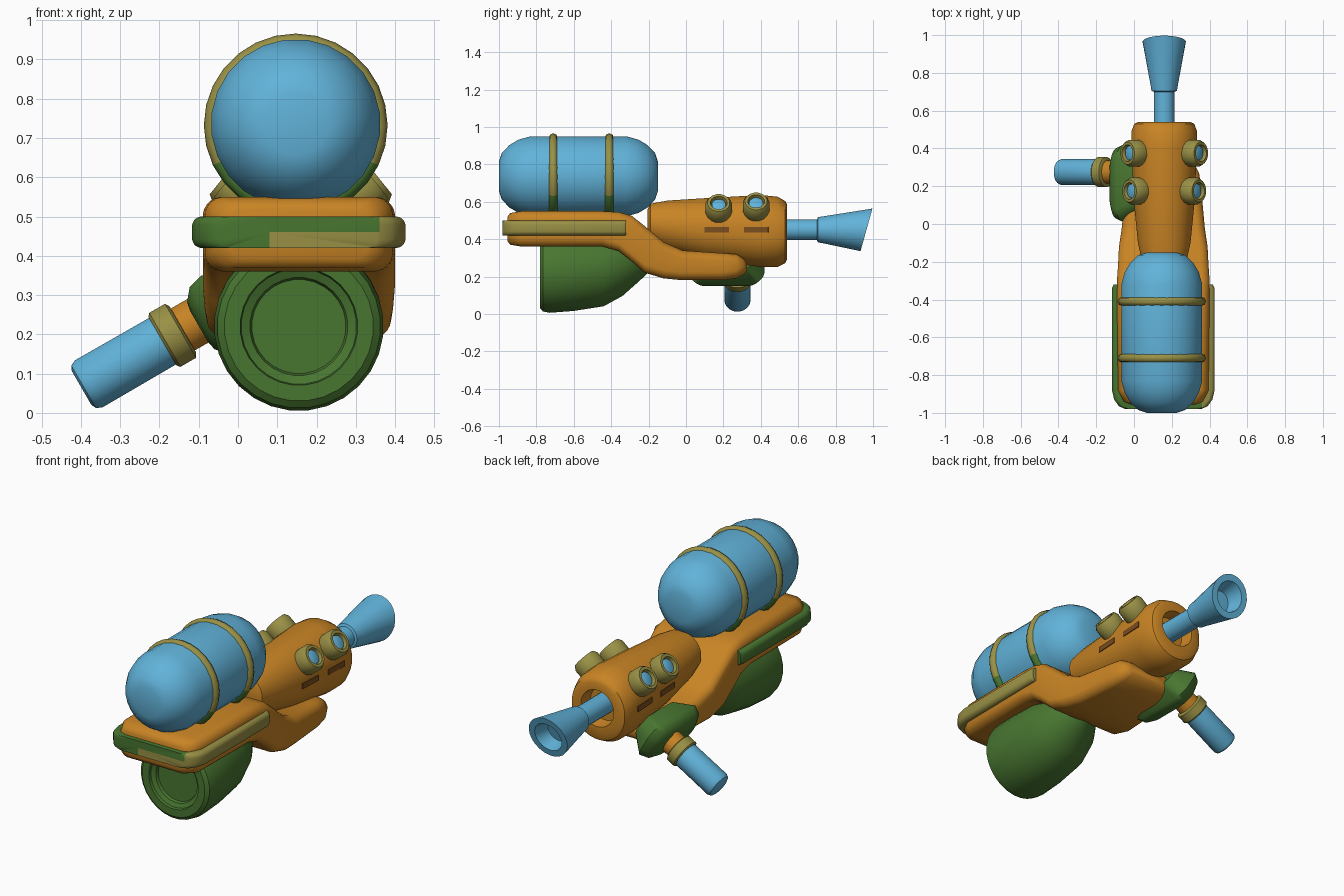
import bpy
import bmesh
import math
from mathutils import Vector

if "Cube" in bpy.data.objects:
    bpy.data.objects.remove(bpy.data.objects["Cube"], do_unlink=True)

CX = 0.155  # centre line of the main body


def material(name, rgb):
    m = bpy.data.materials.new(name)
    m.use_nodes = True
    m.diffuse_color = (*rgb, 1)
    m.node_tree.nodes["Principled BSDF"].inputs["Base Color"].default_value = (*rgb, 1)
    return m


BLUE = material("sky blue", (0.12, 0.45, 0.70))
ORANGE = material("orange", (0.58, 0.23, 0.018))
GREEN = material("leaf green", (0.065, 0.18, 0.03))
OLIVE = material("olive", (0.32, 0.28, 0.06))
BROWN = material("brown", (0.20, 0.075, 0.012))


def finish(name, bm, mats, loc=(0, 0, 0), aim=None, angle=35):
    """Turn a bmesh into a smooth shaded object, local +Y pointing along aim."""
    bmesh.ops.recalc_face_normals(bm, faces=bm.faces)
    mesh = bpy.data.meshes.new(name)
    bm.to_mesh(mesh)
    bm.free()
    for m in mats:
        mesh.materials.append(m)
    ob = bpy.data.objects.new(name, mesh)
    bpy.context.collection.objects.link(ob)
    ob.location = loc
    if aim:
        ob.rotation_euler = Vector(aim).to_track_quat('Y', 'Z').to_euler()
    bpy.ops.object.select_all(action='DESELECT')
    ob.select_set(True)
    bpy.context.view_layer.objects.active = ob
    bpy.ops.object.shade_smooth_by_angle(angle=math.radians(angle))
    return ob


def loft(stations, radius=9, n=24):
    """Skin rounded sections along Y; a station is (y, half width, bottom, top)."""
    bm = bmesh.new()
    rings = []
    for y, hw, zb, zt in stations:
        hz = (zt - zb) / 2
        r = min(radius, hw, hz)
        ring = []
        for i in range(n):
            t = (i + 0.5) * math.tau / n
            c, s = math.cos(t), math.sin(t)
            x = c * r + math.copysign(hw - r, c)
            z = s * r + math.copysign(hz - r, s) + (zb + zt) / 2
            ring.append(bm.verts.new((x, y, z)))
        rings.append(ring)
    for a, b in zip(rings, rings[1:]):
        for i in range(n):
            j = (i + 1) % n
            bm.faces.new((a[i], a[j], b[j], b[i]))
    bm.faces.new(rings[0])
    bm.faces.new(rings[-1])
    return bm


def turned(profile, n=24):
    """Round part from (y, radius) pairs."""
    return loft([(y, r, -r, r) for y, r in profile], n=n)


# Tank with rounded ends
tank = [(-0.425, 0.08), (-0.41, 0.125), (-0.37, 0.168), (-0.32, 0.198), (-0.255, 0.216)]
tank += [(-y, r) for y, r in reversed(tank)]
finish("tank", turned(tank), [BLUE], (0.147, -0.575, 0.736))

# Straps around the tank, green at their feet
for name, y in (("front_strap", -0.71), ("rear_strap", -0.41)):
    bpy.ops.mesh.primitive_torus_add(major_segments=28, minor_segments=8, major_radius=0.21,
                                     minor_radius=0.024, location=(0.147, y, 0.732),
                                     rotation=(math.pi / 2, 0, 0))
    strap = bpy.context.object
    strap.name = name
    strap.data.materials.append(OLIVE)
    strap.data.materials.append(GREEN)
    for f in strap.data.polygons:
        f.material_index = int(f.center.y < -0.11)
    bpy.ops.object.shade_smooth_by_angle(angle=math.radians(50))

# Stepped body: raised shelf sweeping down into the lower cradle
body = [(-0.955, 0.18, 0.39, 0.52), (-0.94, 0.21, 0.37, 0.54), (-0.88, 0.24, 0.36, 0.55),
        (-0.45, 0.245, 0.36, 0.55), (-0.36, 0.245, 0.335, 0.545), (-0.29, 0.245, 0.28, 0.525),
        (-0.22, 0.24, 0.22, 0.47), (-0.12, 0.235, 0.19, 0.385), (-0.02, 0.22, 0.18, 0.34),
        (0.20, 0.20, 0.18, 0.325), (0.27, 0.19, 0.19, 0.32), (0.31, 0.17, 0.21, 0.295),
        (0.325, 0.14, 0.23, 0.27)]
finish("body", loft(body, 0.05), [ORANGE], (CX, 0, 0), angle=50)

# Bumper around the shelf, green on one side and olive on the other
bumper = [(y, hw, 0.42, 0.5) for y, hw in ((-0.98, 0.20), (-0.965, 0.235), (-0.93, 0.26),
                                          (-0.88, 0.272), (-0.34, 0.272), (-0.32, 0.262))]
bm = loft(bumper, 0.025)
for co, no in (((-0.075, 0, 0), (1, 0, 0)), ((0.205, 0, 0), (1, 0, 0)), ((0, 0, 0.46), (0, 0, 1))):
    geom = bm.verts[:] + bm.edges[:] + bm.faces[:]
    bmesh.ops.bisect_plane(bm, geom=geom, plane_co=co, plane_no=no)
for f in bm.faces:
    c = f.calc_center_median()
    f.material_index = int(c.x > 0.205 or (c.x > -0.075 and c.z < 0.46))
finish("bumper", bm, [GREEN, OLIVE], (CX, 0, 0), angle=50)

# Underslung pod with a recessed round face
pod = [(-0.74, 0.12, 0.10, 0.34), (-0.755, 0.125, 0.095, 0.345), (-0.765, 0.147, 0.073, 0.367),
       (-0.78, 0.15, 0.07, 0.37), (-0.78, 0.19, 0.03, 0.41), (-0.765, 0.208, 0.012, 0.428),
       (-0.73, 0.216, 0.005, 0.437), (-0.60, 0.214, 0.015, 0.44), (-0.44, 0.20, 0.04, 0.44),
       (-0.34, 0.17, 0.095, 0.43), (-0.25, 0.11, 0.175, 0.40), (-0.18, 0.05, 0.24, 0.34)]
finish("pod", loft(pod, n=28), [GREEN], (CX, 0, 0))

# Barrel with an open muzzle
barrel = [(-0.205, 0.09, 0.42, 0.56), (-0.19, 0.12, 0.38, 0.59), (-0.10, 0.14, 0.34, 0.607),
          (0.10, 0.16, 0.29, 0.62), (0.40, 0.175, 0.25, 0.637), (0.49, 0.175, 0.25, 0.628),
          (0.53, 0.16, 0.27, 0.605), (0.54, 0.14, 0.29, 0.585), (0.54, 0.10, 0.345, 0.545),
          (0.47, 0.09, 0.355, 0.535)]
finish("barrel", loft(barrel, n=28), [ORANGE], (0.16, 0, 0))

# Nozzle: thin pipe flaring to a slanted hollow mouth
bm = turned([(0.45, 0.055), (0.70, 0.055), (0.705, 0.068), (0.73, 0.072), (0.95, 0.112),
             (0.965, 0.115), (0.965, 0.08), (0.88, 0.06)])
for v in bm.verts:
    if v.co.y > 0.8:
        v.co.y += v.co.z * 0.28
finish("nozzle", bm, [BLUE], (0.16, 0, 0.45))

# Knobs with lenses and vent slots on both sides of the barrel
for side, label in ((1, "left"), (-1, "right")):
    for y, reach, slot_y, slot_x in ((0.375, 0.25, 0.375, 0.172), (0.175, 0.237, 0.165, 0.162)):
        place = "rear" if y > 0.3 else "front"
        aim = Vector((side * 0.78, 0, 0.63))
        spot = Vector((0.16, y, 0.445)) + aim * reach
        knob = turned([(-0.12, 0.06), (-0.07, 0.072), (-0.02, 0.072), (0, 0.06),
                       (0, 0.045), (-0.025, 0.04)], 16)
        finish(f"{label}_{place}_knob", knob, [OLIVE], spot, aim)
        lens = turned([(-0.03, 0.038), (-0.016, 0.038), (-0.012, 0.03)], 16)
        finish(f"{label}_{place}_lens", lens, [BLUE], spot, aim)
        bm = bmesh.new()
        bmesh.ops.create_cube(bm, size=1)
        bmesh.ops.scale(bm, vec=(0.009, 0.13, 0.03), verts=bm.verts)
        slot = finish(f"{label}_{place}_slot", bm, [BROWN], (0.16 + side * slot_x, slot_y, 0.45))
        slot.rotation_euler.z = -side * 0.05

# Side grip: rounded mount, neck, collar and handle along one slanted axis
axis = (-0.866, 0, -0.5)
root = (-0.11, 0.275, 0.23)
mount = [(-0.08, 0.15, -0.07, 0.07), (0.01, 0.205, -0.11, 0.11), (0.05, 0.19, -0.10, 0.10),
         (0.075, 0.15, -0.07, 0.07), (0.08, 0.11, -0.045, 0.045)]
finish("grip_mount", loft(mount, 0.08), [GREEN], (-0.03, 0.215, 0.26), axis, 50)
finish("grip_neck", turned([(-0.06, 0.062), (0.05, 0.062)]), [ORANGE], root, axis)
collar = [(0.035, 0.068), (0.042, 0.08), (0.088, 0.08), (0.095, 0.072)]
finish("grip_collar", turned(collar), [OLIVE], root, axis)
handle = [(0.08, 0.069), (0.312, 0.07), (0.327, 0.063), (0.333, 0.05)]
finish("grip_handle", turned(handle), [BLUE], root, axis)
